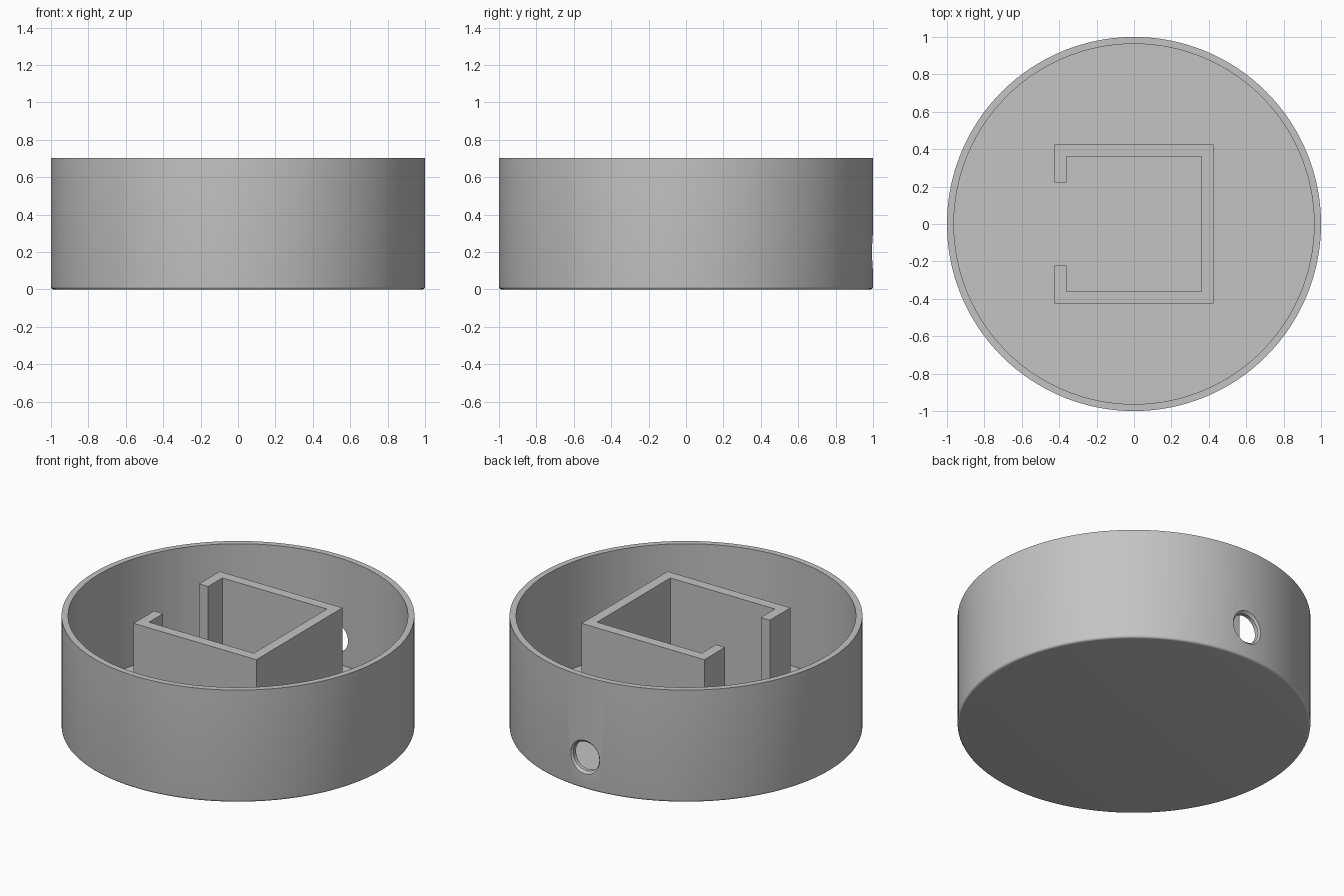
import bpy, bmesh, math
from mathutils import Matrix

cube = bpy.data.objects.get("Cube")
if cube:
    bpy.data.objects.remove(cube, do_unlink=True)

HEIGHT, INNER, FLOOR, FILLET = 0.703, 0.963, 0.037, 0.015
HOLE_Z, HOLE_R, CHAMFER = 0.2, 0.09, 0.015

grey = bpy.data.materials.new("plain grey")
grey.use_nodes = True
colour = (0.55, 0.55, 0.55, 1)
grey.diffuse_color = colour
grey.node_tree.nodes["Principled BSDF"].inputs["Base Color"].default_value = colour


def make_object(name, bm):
    bmesh.ops.recalc_face_normals(bm, faces=bm.faces)
    mesh = bpy.data.meshes.new(name)
    bm.to_mesh(mesh)
    bm.free()
    mesh.materials.append(grey)
    obj = bpy.data.objects.new(name, mesh)
    bpy.context.collection.objects.link(obj)
    return obj


def lathe(name, profile, steps):
    """Revolve an (r, z) profile around z; both ends lie on the axis."""
    bm = bmesh.new()
    verts = [bm.verts.new((r, 0, z)) for r, z in profile]
    edges = [bm.edges.new(pair) for pair in zip(verts, verts[1:])]
    bmesh.ops.spin(bm, geom=verts + edges, axis=(0, 0, 1), cent=(0, 0, 0),
                   angle=math.tau, steps=steps, use_merge=True)
    bmesh.ops.remove_doubles(bm, verts=bm.verts, dist=1e-5)
    return make_object(name, bm)


# Round tub with a small fillet at the base
fillet = [(1 - FILLET + FILLET * math.sin(a), FILLET - FILLET * math.cos(a))
          for a in (math.radians(d) for d in range(0, 91, 18))]
tub = lathe("round_tub", [(0, 0)] + fillet +
            [(1, HEIGHT), (INNER, HEIGHT), (INNER, FLOOR), (0, FLOOR)], 128)

# Cable hole through the back wall, slightly flared on the outside
cutter = lathe("hole_cutter", [(0, 0.9), (HOLE_R, 0.9), (HOLE_R, 1 - CHAMFER),
                               (HOLE_R + 2 * CHAMFER, 1 + CHAMFER),
                               (0, 1 + CHAMFER)], 48)
cutter.data.transform(Matrix.Translation((0, 0, HOLE_Z)) @
                      Matrix.Rotation(-math.pi / 2, 4, "X"))
cutter.hide_render = True
cut = tub.modifiers.new("cable_hole", "BOOLEAN")
cut.operation = "DIFFERENCE"
cut.solver = "EXACT"
cut.object = cutter
bpy.ops.object.select_all(action="DESELECT")
bpy.context.view_layer.objects.active = tub
tub.select_set(True)
bpy.ops.object.modifier_apply(modifier=cut.name)
bpy.data.objects.remove(cutter, do_unlink=True)
bpy.ops.object.shade_smooth_by_angle(angle=math.radians(30))

# Square holder with a gap on one side, extruded from its plan
OUT, IN, GAP = 0.425, 0.362, 0.222
half = [(-IN, GAP), (-OUT, GAP), (-OUT, OUT), (OUT, OUT)]
inner = [(IN, IN), (-IN, IN)]
plan = (half + [(x, -y) for x, y in reversed(half)] +
        [(x, -y) for x, y in reversed(inner)] + inner)
bm = bmesh.new()
base = bm.faces.new([bm.verts.new((x, y, FLOOR)) for x, y in plan])
top = bmesh.ops.extrude_face_region(bm, geom=[base], use_keep_orig=True)["geom"]
bmesh.ops.translate(bm, vec=(0, 0, HEIGHT - FLOOR),
                    verts=[v for v in top if isinstance(v, bmesh.types.BMVert)])
make_object("square_holder", bm)
